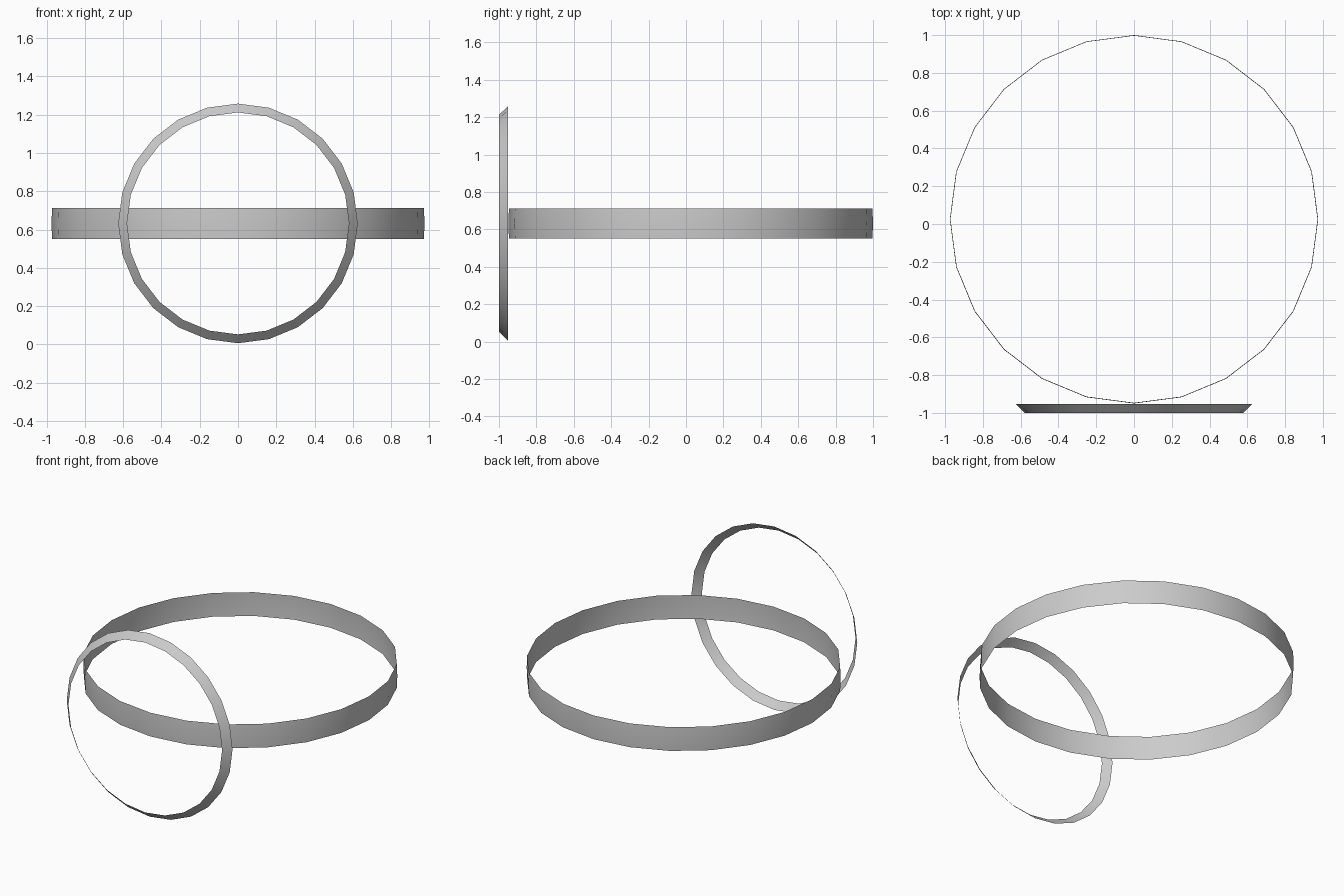
import bpy, bmesh
from math import sin, cos, pi, sqrt
from mathutils import Matrix

if "Cube" in bpy.data.objects:
    bpy.data.objects.remove(bpy.data.objects["Cube"])

SIDES = 24
CENTRE_Z = 0.632


def band(name, profile, matrix):
    """Open single-walled ring: (radius, height) profile turned about local z."""
    bm = bmesh.new()
    rows = []
    for r, h in profile:
        rows.append([bm.verts.new((r * sin(2 * pi * i / SIDES),
                                   r * cos(2 * pi * i / SIDES), h))
                     for i in range(SIDES)])
    for low, high in zip(rows, rows[1:]):
        for i in range(SIDES):
            j = (i + 1) % SIDES
            # wound so the normals point outward
            bm.faces.new((low[j], low[i], high[i], high[j]))
    for f in bm.faces:
        f.smooth = True
    bm.transform(matrix)
    mesh = bpy.data.meshes.new(name)
    bm.to_mesh(mesh)
    bm.free()
    obj = bpy.data.objects.new(name, mesh)
    bpy.context.collection.objects.link(obj)
    return obj


# Large horizontal ring, slightly bulged like a slice of a sphere
R, HALF = 0.975, 0.081
edge = sqrt(R * R - HALF * HALF)
band("large_ring", [(edge, -HALF), (R, 0), (edge, HALF)],
     Matrix.Translation((0, 0.025, CENTRE_Z)))

# Small upright bevelled ring at the front, narrowing towards -y
band("front_ring", [(0.626, 0.953), (0.58, 1.0)],
     Matrix.Translation((0, 0, CENTRE_Z)) @ Matrix.Rotation(pi / 2, 4, 'X'))
